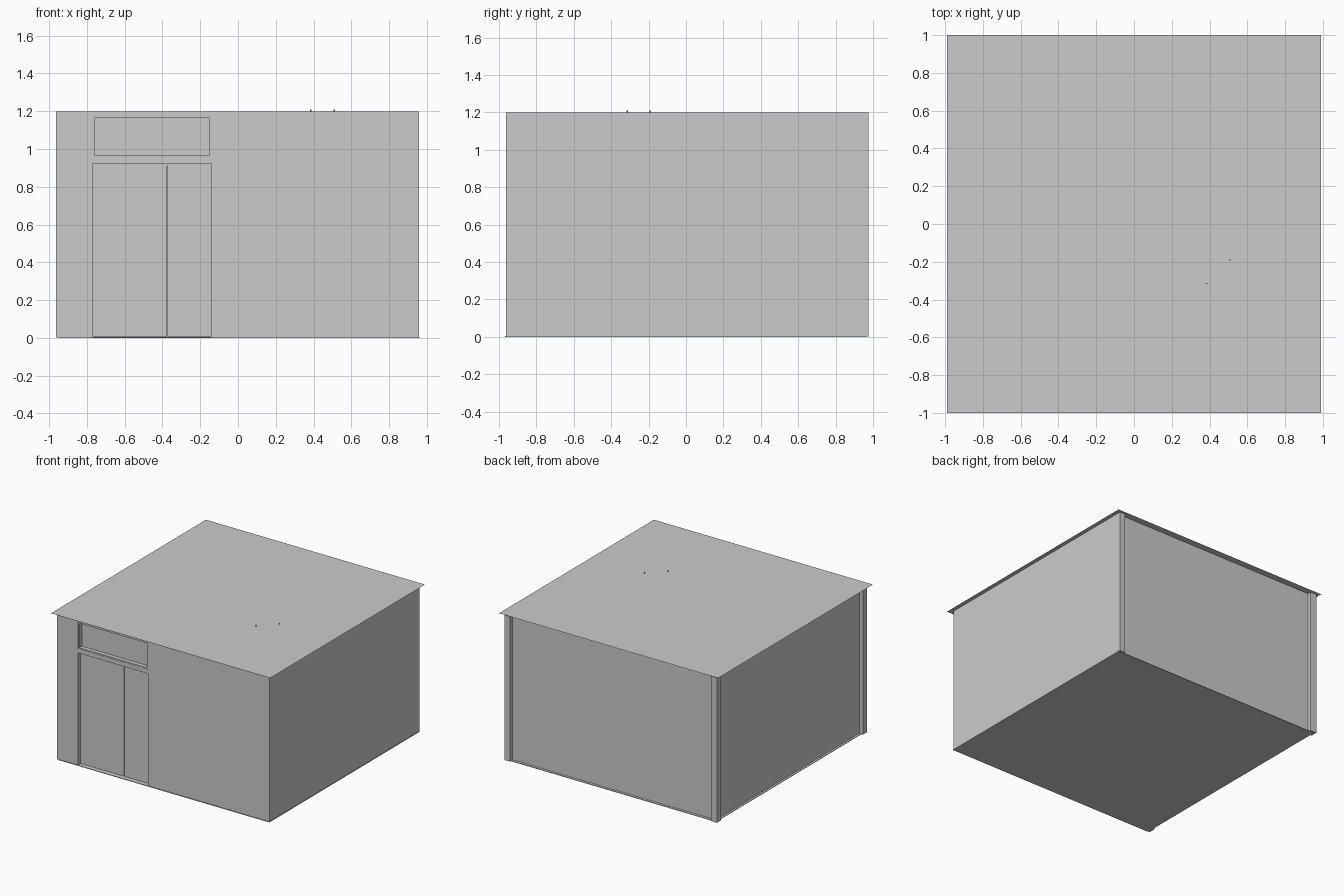
import bpy, bmesh

if "Cube" in bpy.data.objects:
    bpy.data.objects.remove(bpy.data.objects["Cube"])


def box(name, x, y, z):
    """Axis-aligned box given (min, max) on each axis."""
    bm = bmesh.new()
    bmesh.ops.create_cube(bm, size=1)
    for v in bm.verts:
        for i, (lo, hi) in enumerate((x, y, z)):
            v.co[i] = lo + (v.co[i] + 0.5) * (hi - lo)
    me = bpy.data.meshes.new(name)
    bm.to_mesh(me)
    bm.free()
    ob = bpy.data.objects.new(name, me)
    bpy.context.collection.objects.link(ob)
    return ob


def cut(target, name, x, y, z):
    """Hidden boolean cutter box for an opening."""
    c = box(name, x, y, z)
    c.hide_render = True
    c.hide_set(True)
    m = target.modifiers.new(name, 'BOOLEAN')
    m.operation = 'DIFFERENCE'
    m.solver = 'EXACT'
    m.object = c


def frame(name, x, y, z, t, sill=True):
    """Thin rectangular frame fitted inside an opening."""
    box(name + "_left", (x[0], x[0] + t), y, z)
    box(name + "_right", (x[1] - t, x[1]), y, z)
    box(name + "_head", (x[0] + t, x[1] - t), y, (z[1] - t, z[1]))
    if sill:
        box(name + "_sill", (x[0] + t, x[1] - t), y, (z[0], z[0] + t))


L, R, F, B, H = -0.963, 0.957, -0.963, 0.977, 1.2
DX = (-0.77, -0.14)                 # door opening width

# Flat roof sheet overhanging the walls
bpy.ops.mesh.primitive_plane_add(size=2, location=(0, 0, H))
roof = bpy.context.object
roof.name = "roof"
roof.scale = (0.99, 1, 1)

# Floor slab
box("floor", (L + 0.015, R + 0.003), (F - 0.004, B - 0.012), (0, 0.005))

# Full-length front and right walls; recessed left and back walls; corner post
front = box("front_wall", (L, R), (F, F + 0.055), (0.002, H - 0.001))
box("right_wall", (R - 0.05, R), (F + 0.055, B), (0.002, H - 0.001))
box("back_wall", (L + 0.055, R - 0.05), (B - 0.065, B - 0.032), (0.002, H - 0.001))
box("left_wall", (L + 0.032, L + 0.065), (F + 0.055, B - 0.055), (0.002, H - 0.001))
box("corner_post", (L, L + 0.055), (B - 0.055, B), (0.002, H - 0.001))

# Door and transom openings in the front wall
cut(front, "door_cutter", DX, (F - 0.1, F + 0.1), (-0.1, 0.92))
cut(front, "transom_cutter", DX, (F - 0.1, F + 0.1), (0.955, 1.175))

# Door frame with a wide and a narrow leaf
frame("door_frame", DX, (F + 0.03, F + 0.05), (0.005, 0.92), 0.01, sill=False)
box("wide_door_leaf", (-0.76, -0.377), (F + 0.03, F + 0.045), (0.007, 0.91))
box("narrow_door_leaf", (-0.374, -0.152), (F + 0.03, F + 0.045), (0.007, 0.91))
for i, z in enumerate((0.3, 0.72)):
    box(f"door_hinge_{i}", (-0.154, -0.149), (F + 0.026, F + 0.032), (z, z + 0.03))

# Transom window
frame("transom_frame", DX, (F + 0.002, F + 0.05), (0.955, 1.175), 0.01)
box("transom_pane", (DX[0] + 0.01, DX[1] - 0.01), (F + 0.035, F + 0.042), (0.965, 1.165))

# Hanging rods whose tips poke through the roof
for i, (x, y) in enumerate(((0.385, -0.315), (0.51, -0.19))):
    bpy.ops.mesh.primitive_cylinder_add(vertices=8, radius=0.004, depth=0.11,
                                        location=(x, y, 1.155))
    bpy.context.object.name = f"hanging_rod_{i}"
